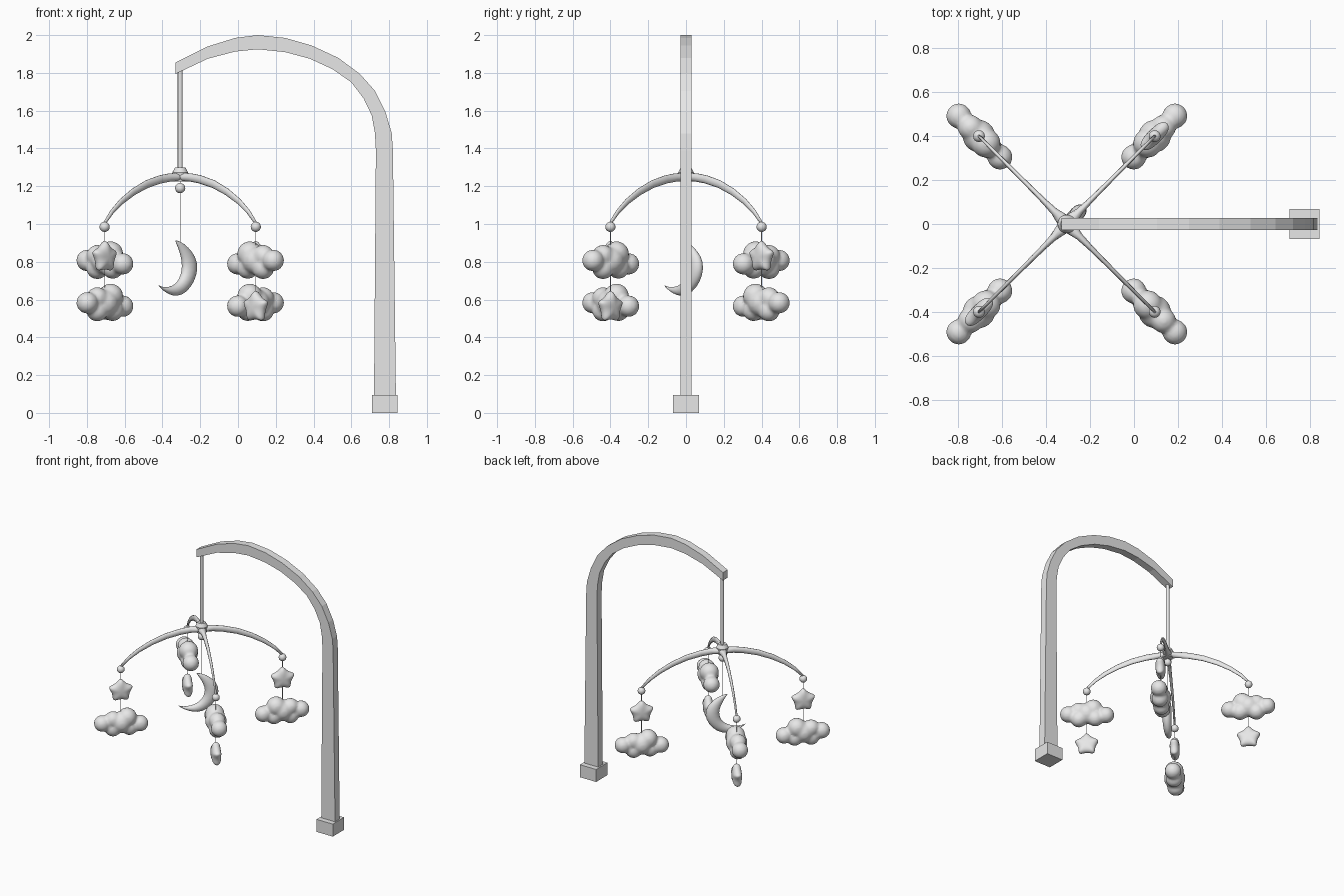
import bpy, bmesh, math
from math import sin, cos, pi
from mathutils import Vector, Matrix

cube = bpy.data.objects.get("Cube")
if cube:
    bpy.data.objects.remove(cube)

grey = bpy.data.materials.new("plain_grey")
grey.use_nodes = True
grey.diffuse_color = (0.8, 0.8, 0.8, 1)
grey.node_tree.nodes["Principled BSDF"].inputs["Base Color"].default_value = (0.8, 0.8, 0.8, 1)

HUB = Vector((-0.306, 0, 0))
REACH = 0.566


def finish(name, bm, origin=HUB, angle=0.0, smooth=True):
    """Turn a bmesh into a named object, rotated about z."""
    bmesh.ops.recalc_face_normals(bm, faces=bm.faces)
    for face in bm.faces:
        face.smooth = smooth
    mesh = bpy.data.meshes.new(name)
    bm.to_mesh(mesh)
    bm.free()
    mesh.materials.append(grey)
    obj = bpy.data.objects.new(name, mesh)
    bpy.context.collection.objects.link(obj)
    obj.location = origin
    obj.rotation_euler.z = angle
    return obj


def loft(name, stations, origin, angle, sides, smooth=True):
    """Skin rings between outer and inner profile points, lying in the local xz plane."""
    bm = bmesh.new()
    rings = []
    stretch = 1 / cos(pi / 4) if sides == 4 else 1
    for (ou, oz), (iu, iz), half in stations:
        mid = Vector(((ou + iu) / 2, 0, (oz + iz) / 2))
        across = Vector(((ou - iu) / 2, 0, (oz - iz) / 2))
        ring = []
        for k in range(sides):
            a = 2 * pi * (k + 0.5) / sides
            ring.append(bm.verts.new(mid + across * cos(a) * stretch
                                     + Vector((0, half * sin(a) * stretch, 0))))
        rings.append(ring)
    for low, high in zip(rings, rings[1:]):
        for k in range(sides):
            n = (k + 1) % sides
            bm.faces.new((low[k], low[n], high[n], high[k]))
    bm.faces.new(rings[0])
    bm.faces.new(rings[-1])
    return finish(name, bm, origin, angle, smooth)


def rod(name, x, y, z0, z1, r0, r1=None, sides=12):
    bm = bmesh.new()
    bmesh.ops.create_cone(bm, cap_ends=True, segments=sides, radius1=r0,
                          radius2=r0 if r1 is None else r1, depth=z1 - z0)
    obj = finish(name, bm, Vector((x, y, (z0 + z1) / 2)))
    bpy.context.view_layer.objects.active = obj
    obj.select_set(True)
    bpy.ops.object.shade_smooth_by_angle(angle=math.radians(40))
    obj.select_set(False)
    return obj


def bead(name, x, y, z):
    bm = bmesh.new()
    bmesh.ops.create_uvsphere(bm, u_segments=16, v_segments=10, radius=0.027)
    finish(name, bm, Vector((x, y, z)))


def cloud(name, origin, angle):
    """Overlapping puffs fused into one soft body."""
    bm = bmesh.new()
    puffs = [(-0.135, -0.018, 0.058), (-0.045, 0.035, 0.067), (0.055, 0.025, 0.058),
             (0.13, 0, 0.058), (-0.06, -0.04, 0.058), (0.055, -0.042, 0.058), (0, 0, 0.075)]
    for u, z, r in puffs:
        bmesh.ops.create_icosphere(bm, subdivisions=3, radius=r, matrix=Matrix.Translation((u, 0, z)))
    obj = finish(name, bm, origin, angle)
    fuse = obj.modifiers.new("fuse", 'REMESH')
    fuse.mode = 'VOXEL'
    fuse.voxel_size = 0.01
    fuse.use_smooth_shade = True
    soften = obj.modifiers.new("soften", 'SMOOTH')
    soften.factor = 0.5
    soften.iterations = 6


def star(name, origin, angle):
    """Puffy five-pointed star."""
    bm = bmesh.new()

    def ring(scale, y):
        points = []
        for k in range(10):
            r = scale * (0.056 if k % 2 else 0.106)
            a = pi / 2 + k * pi / 5
            points.append(bm.verts.new((r * cos(a), y, r * sin(a))))
        return points

    edge = [ring(1, -0.013), ring(1, 0.013)]
    for side, rim in zip((-1, 1), edge):
        face = ring(0.7, side * 0.03)
        centre = bm.verts.new((0, side * 0.036, 0))
        for k in range(10):
            n = (k + 1) % 10
            bm.faces.new((rim[k], rim[n], face[n], face[k]))
            bm.faces.new((face[k], face[n], centre))
    for k in range(10):
        n = (k + 1) % 10
        bm.faces.new((edge[0][k], edge[0][n], edge[1][n], edge[1][k]))
    obj = finish(name, bm, origin, angle)
    obj.modifiers.new("round", 'SUBSURF').levels = 2
    obj.modifiers["round"].render_levels = 2


# Foot block and tapered, bent stand
bm = bmesh.new()
bmesh.ops.create_cube(bm, size=1, matrix=Matrix.Diagonal((0.136, 0.136, 0.095, 1)))
finish("foot_block", bm, Vector((0.777, 0, 0.0475)), smooth=False)

outer = [(0.836, 0.09), (0.82, 1.39), (0.814, 1.48), (0.78, 1.595), (0.725, 1.705), (0.645, 1.795),
         (0.53, 1.88), (0.39, 1.945), (0.25, 1.985), (0.105, 2.0), (-0.015, 1.985), (-0.16, 1.94),
         (-0.33, 1.855)]
inner = [(0.72, 0.09), (0.73, 1.39), (0.725, 1.48), (0.708, 1.575), (0.665, 1.665), (0.6, 1.75),
         (0.5, 1.82), (0.38, 1.875), (0.25, 1.91), (0.105, 1.925), (-0.015, 1.913), (-0.16, 1.875),
         (-0.33, 1.795)]
loft("stand", [(o, i, 0.028) for o, i in zip(outer, inner)], Vector(), 0, 4, smooth=False)

# Hanging rod and hub
rod("hanging_rod", HUB.x, 0, 1.27, 1.83, 0.013)
rod("hub", HUB.x, 0, 1.225, 1.272, 0.036, 0.042, 20)
rod("hub_cap", HUB.x, 0, 1.272, 1.298, 0.042, 0.028, 20)

# Arms: radius, height, thickness and width along each one
arm = [(0, 1.248, 0.045, 0.07), (0.04, 1.248, 0.045, 0.055), (0.08, 1.246, 0.045, 0.034),
       (0.15, 1.236, 0.045, 0.025), (0.25, 1.211, 0.043, 0.021), (0.35, 1.17, 0.038, 0.019),
       (0.44, 1.119, 0.032, 0.017), (0.51, 1.065, 0.025, 0.015), (REACH, 1.005, 0.017, 0.014)]
arm_stations = []
for k, (u, z, thick, wide) in enumerate(arm):
    before, after = arm[max(k - 1, 0)], arm[min(k + 1, len(arm) - 1)]
    normal = Vector((before[1] - after[1], after[0] - before[0])).normalized() * thick / 2
    arm_stations.append(((u + normal.x, z + normal.y), (u - normal.x, z - normal.y), wide / 2))

for k, place in enumerate(("back_left", "back_right", "front_right", "front_left")):
    angle = pi / 4 + k * pi / 2
    x, y = HUB.x + REACH * cos(angle), REACH * sin(angle)
    loft(place + "_arm", arm_stations, HUB, angle, 10)
    bead(place + "_bead", x, y, 0.985)
    rod(place + "_string", x, y, 0.58, 1.01, 0.002, sides=6)
    if k % 2 == 0:
        star(place + "_star", Vector((x, y, 0.825)), angle)
        cloud(place + "_cloud", Vector((x, y, 0.583)), angle)
    else:
        cloud(place + "_cloud", Vector((x, y, 0.807)), angle)
        star(place + "_star", Vector((x, y, 0.56)), angle)

# Crescent moon under the hub
bead("hub_bead", HUB.x, 0, 1.19)
rod("moon_string", HUB.x, 0, 0.87, 1.24, 0.002, sides=6)
moon_outer = [(-0.035, 0.915), (0.008, 0.905), (0.052, 0.882), (0.108, 0.832), (0.127, 0.766),
              (0.099, 0.692), (0.04, 0.634), (-0.025, 0.613), (-0.09, 0.629), (-0.135, 0.653),
              (-0.163, 0.674)]
moon_inner = [(-0.038, 0.911), (-0.018, 0.883), (0, 0.85), (0.02, 0.803), (0.022, 0.752),
              (0, 0.708), (-0.036, 0.681), (-0.075, 0.669), (-0.112, 0.666), (-0.14, 0.668),
              (-0.164, 0.678)]
moon = loft("moon", [(o, i, 0.33 * (Vector(o) - Vector(i)).length + 0.001)
                     for o, i in zip(moon_outer, moon_inner)], HUB, pi / 4, 12)
moon.modifiers.new("round", 'SUBSURF').levels = 1
